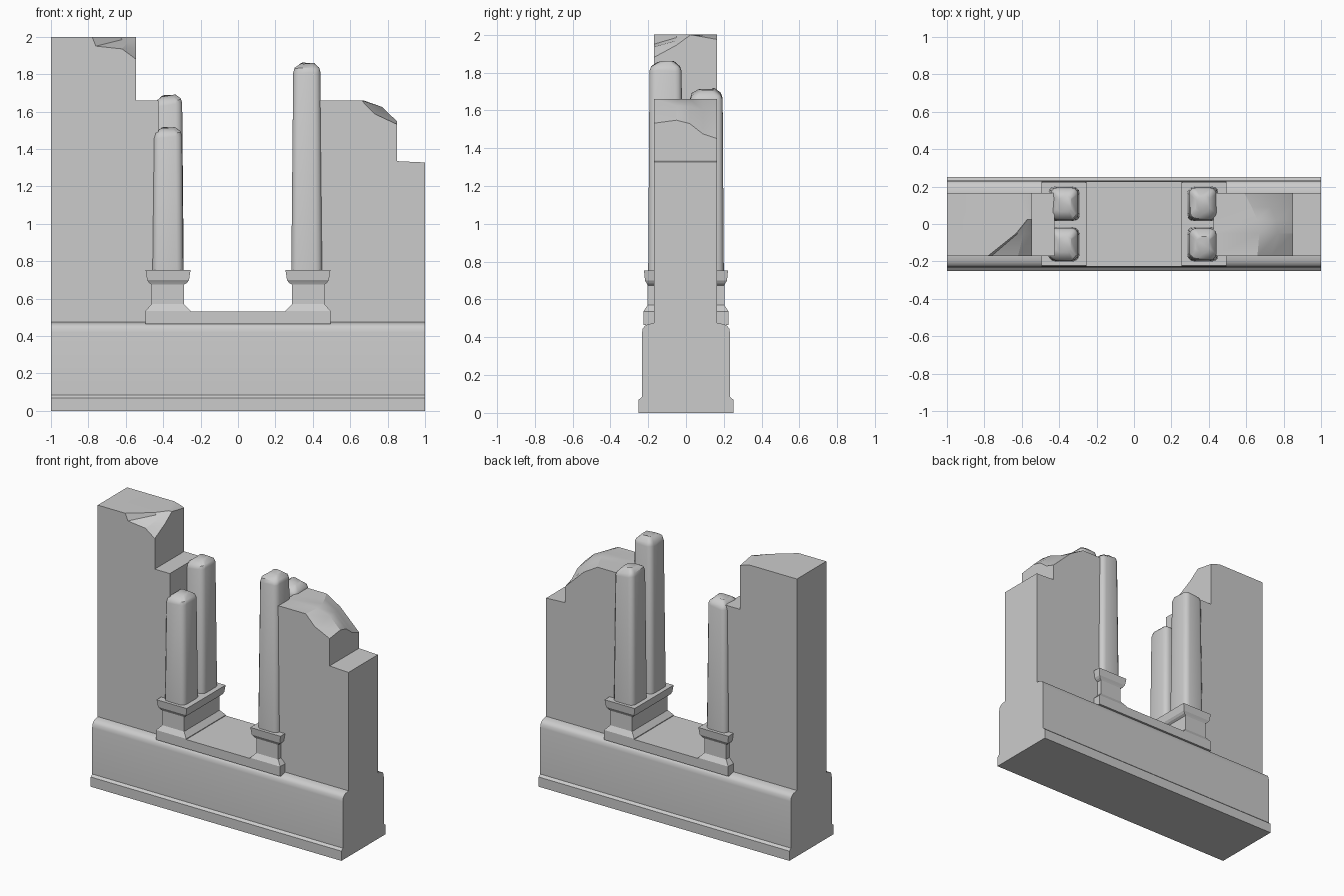
import bpy, bmesh, math

if "Cube" in bpy.data.objects:
    bpy.data.objects.remove(bpy.data.objects["Cube"], do_unlink=True)

stone = bpy.data.materials.new("grey_stone")
stone.use_nodes = True
stone.diffuse_color = (0.6, 0.6, 0.6, 1)
stone.node_tree.nodes["Principled BSDF"].inputs["Base Color"].default_value = (0.6, 0.6, 0.6, 1)


def loft(name, rings, smooth=0):
    """Skin matching rings of points and close both ends."""
    bm = bmesh.new()
    loops = [[bm.verts.new(p) for p in ring] for ring in rings]
    n = len(loops[0])
    for a, b in zip(loops, loops[1:]):
        for i in range(n):
            j = (i + 1) % n
            bm.faces.new((a[i], a[j], b[j], b[i]))
    bm.faces.new(loops[0])
    bm.faces.new(loops[-1])
    bmesh.ops.recalc_face_normals(bm, faces=bm.faces[:])
    mesh = bpy.data.meshes.new(name)
    bm.to_mesh(mesh)
    bm.free()
    mesh.materials.append(stone)
    ob = bpy.data.objects.new(name, mesh)
    bpy.context.collection.objects.link(ob)
    if smooth:
        bpy.ops.object.select_all(action='DESELECT')
        ob.select_set(True)
        bpy.context.view_layer.objects.active = ob
        bpy.ops.object.shade_smooth_by_angle(angle=math.radians(smooth))
    return ob


def box_rings(levels):
    return [[(x0, -h, z), (x1, -h, z), (x1, h, z), (x0, h, z)] for x0, x1, h, z in levels]


# Base: half profile mirrored front to back, run along x
half = [(0.25, 0), (0.25, 0.07), (0.233, 0.085), (0.233, 0.42),
        (0.229, 0.445), (0.218, 0.46), (0.2, 0.469), (0.168, 0.475)]
outline = half + [(-y, z) for y, z in reversed(half)]
loft("base", [[(x, y, z) for y, z in outline] for x in (-1, 1)], smooth=35)

# Sill slab under the opening
loft("sill", box_rings([(-0.495, 0.495, 0.226, 0.465), (-0.495, 0.495, 0.226, 0.53)]))

# Pedestals with flared caps
pedestal = [(0.255, 0.495, 0.226, 0.525), (0.255, 0.495, 0.226, 0.535), (0.288, 0.462, 0.203, 0.57),
            (0.288, 0.462, 0.203, 0.675), (0.272, 0.476, 0.208, 0.685),
            (0.262, 0.486, 0.217, 0.7), (0.254, 0.494, 0.222, 0.752)]
for side, s in (("left", 1), ("right", -1)):
    loft(side + "_pedestal", box_rings([(s * a, s * b, h, z) for a, b, h, z in pedestal]))


# Columns: tapered, rounded corners, broken tops
def column_ring(cx, cy, hx, hy, r, height):
    pts = []
    for k, (sx, sy) in enumerate(((1, 1), (-1, 1), (-1, -1), (1, -1))):
        for i in range(4):
            a = math.radians(k * 90 + i * 30)
            x = sx * (hx - r) + r * math.cos(a)
            y = sy * (hy - r) + r * math.sin(a)
            pts.append((cx + x, cy + y, height(x, y)))
    return pts


def column(name, cx, cy, top, tilt):
    def rough(drop):
        return lambda x, y: top - drop + tilt * x + 0.006 * math.sin(40 * x + 55 * y)
    k = (top - 0.75) / 1.1
    hx, hy = 0.083 - 0.01 * k, 0.092 - 0.007 * k
    rings = [column_ring(cx, cy, 0.083, 0.092, 0.035, lambda x, y: 0.74),
             column_ring(cx, cy, hx, hy, 0.035, rough(0.055)),
             column_ring(cx, cy, hx * 0.9, hy * 0.9, 0.03, rough(0.03)),
             column_ring(cx, cy, hx * 0.5, hy * 0.5, 0.02, rough(0.005))]
    loft(name, rings, smooth=40)


column("front_left_column", 0.368, -0.108, 1.862, 0.05)
column("back_left_column", 0.368, 0.108, 1.715, -0.1)
column("front_right_column", -0.375, -0.108, 1.518, 0.08)
column("back_right_column", -0.373, 0.108, 1.69, 0.15)

# Broken walls: outlines that change from front to back
tall = {-0.17: [(-0.78, 2), (-0.76, 1.95), (-0.62, 1.935), (-0.545, 1.88)],
        -0.05: [(-0.63, 2), (-0.62, 1.985), (-0.59, 1.97), (-0.545, 1.945)],
        0.025: [(-0.57, 2), (-0.56, 2), (-0.55, 2), (-0.545, 2)],
        0.165: [(-0.63, 2), (-0.6, 1.994), (-0.57, 1.985), (-0.545, 1.975)]}
loft("tall_wall", [[(x, y, z) for x, z in
                    [(-1, 0.46), (-1, 2)] + edge +
                    [(-0.545, 1.66), (-0.425, 1.66), (-0.425, 0.46)]]
                   for y, edge in tall.items()], smooth=20)

low = {-0.17: [(0.66, 1.66), (0.73, 1.588), (0.85, 1.532)],
       -0.05: [(0.67, 1.66), (0.77, 1.625), (0.85, 1.548)],
       0.02: [(0.66, 1.66), (0.76, 1.62), (0.85, 1.53)],
       0.09: [(0.63, 1.66), (0.73, 1.6), (0.85, 1.475)],
       0.165: [(0.59, 1.66), (0.7, 1.595), (0.85, 1.45)]}
loft("low_wall", [[(x, y, z) for x, z in
                   [(0.425, 0.46), (0.425, 1.66)] + edge +
                   [(0.85, 1.335), (1, 1.328), (1, 0.46)]]
                  for y, edge in low.items()], smooth=25)
